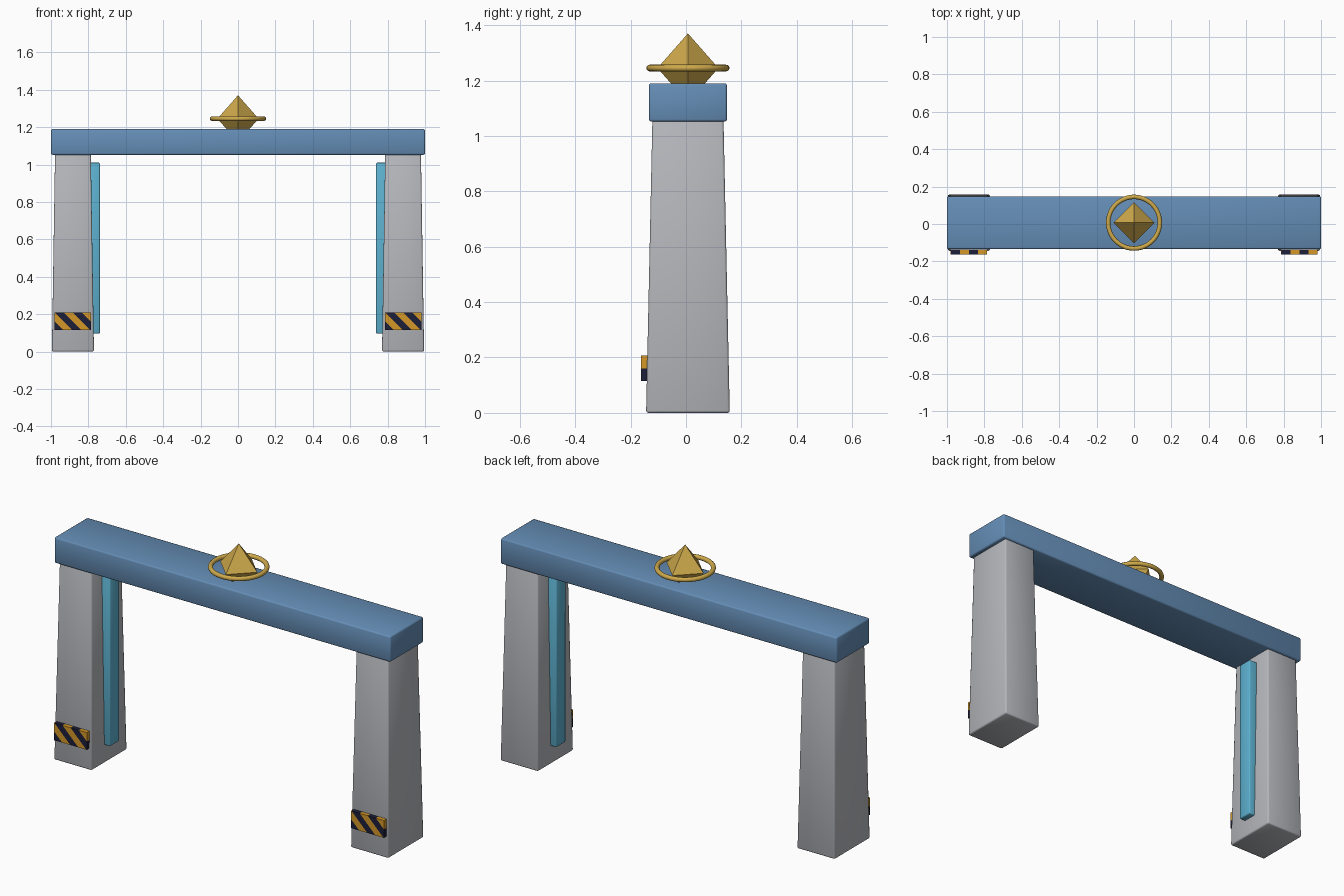
import bpy, bmesh, math
from mathutils import Vector

cube = bpy.data.objects.get("Cube")
if cube:
    bpy.data.objects.remove(cube, do_unlink=True)

CY = 0.007  # depth centre of the arch


def material(name, rgb):
    m = bpy.data.materials.new(name)
    m.use_nodes = True
    m.diffuse_color = (*rgb, 1)
    m.node_tree.nodes["Principled BSDF"].inputs["Base Color"].default_value = (*rgb, 1)
    return m


BLUE = material("steel_blue", (0.13, 0.27, 0.47))
GREY = material("concrete_grey", (0.47, 0.48, 0.51))
GOLD = material("gold", (0.62, 0.40, 0.07))
CYAN = material("light_cyan", (0.11, 0.44, 0.63))
ORANGE = material("hazard_orange", (0.66, 0.31, 0.02))
NAVY = material("dark_navy", (0.012, 0.013, 0.04))


def add_object(name, bm, mats):
    bmesh.ops.recalc_face_normals(bm, faces=bm.faces)
    mesh = bpy.data.meshes.new(name)
    bm.to_mesh(mesh)
    bm.free()
    for m in mats:
        mesh.materials.append(m)
    ob = bpy.data.objects.new(name, mesh)
    bpy.context.collection.objects.link(ob)
    return ob


def box_mesh(low, high, taper=1.0):
    """Box between two corners, with the top scaled about its centre."""
    low, high = Vector(low), Vector(high)
    mid, size = (low + high) / 2, high - low
    bm = bmesh.new()
    bmesh.ops.create_cube(bm, size=1)
    for v in bm.verts:
        k = taper if v.co.z > 0 else 1.0
        v.co = mid + Vector((v.co.x * size.x * k, v.co.y * size.y * k, v.co.z * size.z))
    return bm


def soft_box(name, low, high, mat, bevel, taper=1.0):
    ob = add_object(name, box_mesh(low, high, taper), [mat])
    ob.data.shade_smooth()
    mod = ob.modifiers.new("soft_edges", "BEVEL")
    mod.width = bevel
    mod.segments = 2
    return ob


def hazard_plate(name, x0):
    """Thin plate cut along diagonals into alternating stripes."""
    x1, z0, z1 = x0 + 0.195, 0.115, 0.208
    bm = box_mesh((x0, -0.162, z0), (x1, -0.138, z1))
    count = 6
    step = (x1 - x0 + z1 - z0) / count
    for i in range(1, count):
        bmesh.ops.bisect_plane(bm, geom=bm.verts[:] + bm.edges[:] + bm.faces[:],
                               plane_co=(x0 + i * step, 0, z0), plane_no=(1, 0, 1))
    for f in bm.faces:
        c = f.calc_center_median()
        f.material_index = int((c.x - x0 + c.z - z0) / step) % 2
    return add_object(name, bm, [NAVY, ORANGE])


# Crossbeam
soft_box("crossbeam", (-1, CY - 0.141, 1.052), (1, CY + 0.141, 1.19), BLUE, 0.008)

# Tapered pillars, inner light strips and striped plates
for side, s in (("left", 1), ("right", -1)):
    xs = sorted((s * 0.77, s * 0.995))
    soft_box(side + "_pillar", (xs[0], CY - 0.151, 0), (xs[1], CY + 0.151, 1.06),
             GREY, 0.008, taper=0.85)
    xs = sorted((s * 0.738, s * 0.82))
    soft_box(side + "_light_strip", (xs[0], CY - 0.04, 0.096), (xs[1], CY + 0.04, 1.01),
             CYAN, 0.006)
hazard_plate("left_hazard_plate", 0.786)
hazard_plate("right_hazard_plate", -0.981)

# Eight-faced crystal on top of the beam
bm = bmesh.new()
bmesh.ops.create_uvsphere(bm, u_segments=4, v_segments=2, radius=1)
for v in bm.verts:
    v.co = Vector((v.co.x * 0.11, v.co.y * 0.11 + CY, v.co.z * 0.125 + 1.245))
add_object("crystal", bm, [GOLD])

# Ring around the crystal
bpy.ops.mesh.primitive_torus_add(location=(0, CY, 1.245), major_segments=48,
                                 minor_segments=12, major_radius=0.138, minor_radius=0.012)
ring = bpy.context.object
ring.name = "crystal_ring"
ring.data.materials.append(GOLD)
ring.data.shade_smooth()
